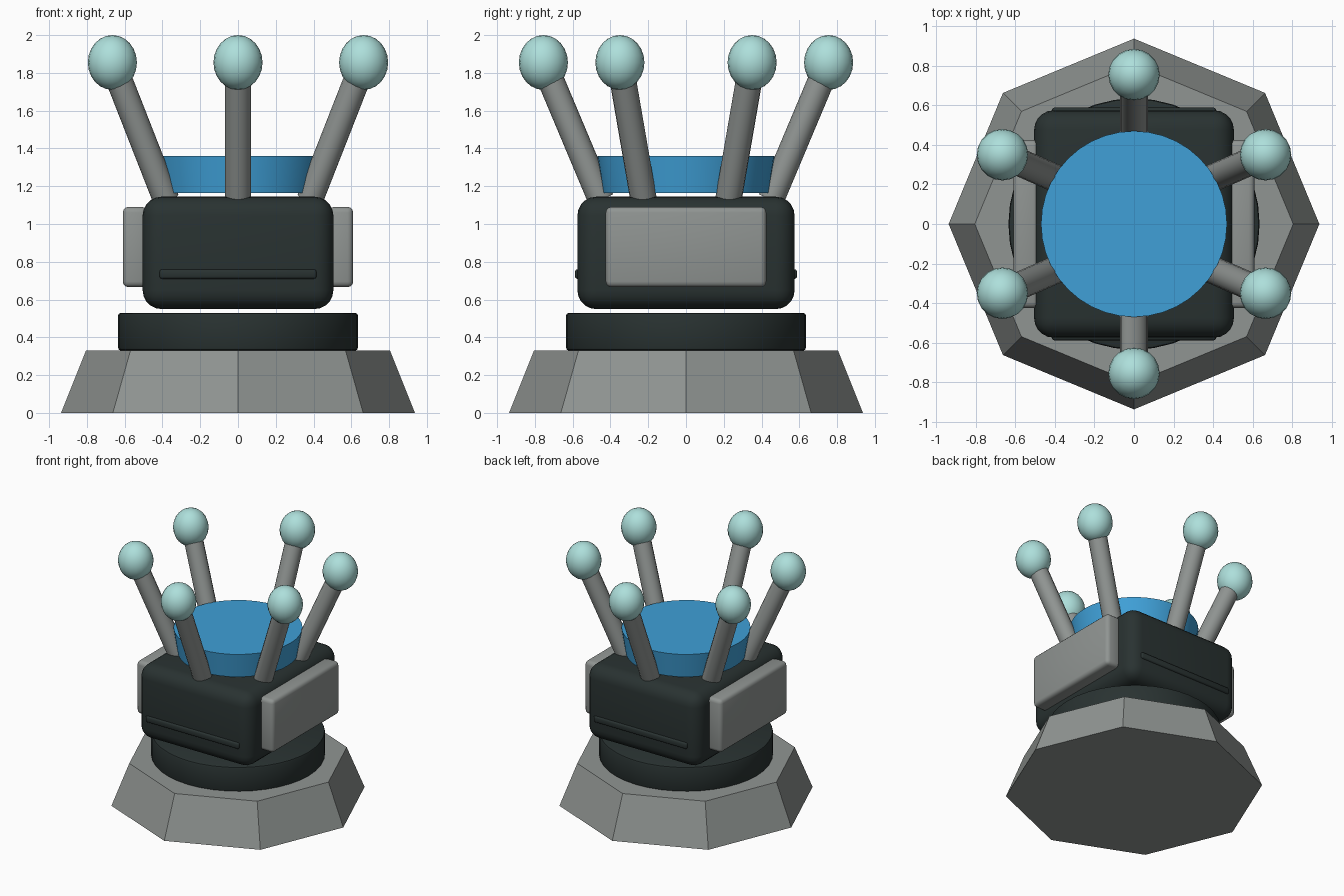
import bpy, bmesh, math
from mathutils import Vector

if "Cube" in bpy.data.objects:
    bpy.data.objects.remove(bpy.data.objects["Cube"], do_unlink=True)


def material(name, r, g, b):
    m = bpy.data.materials.new(name)
    m.use_nodes = True
    m.diffuse_color = (r, g, b, 1)
    m.node_tree.nodes["Principled BSDF"].inputs["Base Color"].default_value = (r, g, b, 1)
    return m


grey = material("metal grey", 0.28, 0.30, 0.29)
dark = material("charcoal", 0.022, 0.032, 0.031)
blue = material("dish blue", 0.05, 0.35, 0.68)
aqua = material("pale aqua", 0.42, 0.74, 0.71)


def finish(obj, name, mat, angle=40):
    obj.name = obj.data.name = name
    obj.data.materials.append(mat)
    if angle:
        bpy.ops.object.shade_smooth_by_angle(angle=math.radians(angle))
    return obj


def bevel(obj, width, segments):
    mod = obj.modifiers.new("rounded edges", "BEVEL")
    mod.width, mod.segments = width, segments
    mod.limit_method = "ANGLE"
    mod.angle_limit = math.radians(50)
    bpy.ops.object.modifier_apply(modifier=mod.name)


def box(name, centre, size, mat, width, segments):
    bpy.ops.mesh.primitive_cube_add(size=1, location=centre)
    obj = bpy.context.object
    obj.scale = size
    bpy.ops.object.transform_apply(location=False, rotation=False)
    bevel(obj, width, segments)
    return finish(obj, name, mat, 60)


def drum(name, z0, z1, r0, r1, sides, mat, width=0, angle=40):
    bpy.ops.mesh.primitive_cone_add(vertices=sides, radius1=r0, radius2=r1,
                                    depth=z1 - z0, location=(0, 0, (z0 + z1) / 2))
    obj = bpy.context.object
    if width:
        bevel(obj, width, 2)
    return finish(obj, name, mat, angle)


def rod(name, a, b, radius, mat):
    a, b = Vector(a), Vector(b)
    bpy.ops.mesh.primitive_cylinder_add(vertices=16, radius=radius, depth=(b - a).length,
                                        location=(a + b) / 2)
    obj = bpy.context.object
    obj.rotation_euler = (b - a).to_track_quat("Z", "Y").to_euler()
    return finish(obj, name, mat)


# Faceted octagonal foot and the turntable on it
drum("base", 0, 0.33, 0.937, 0.805, 8, grey, angle=0)
drum("turntable", 0.33, 0.53, 0.635, 0.635, 40, dark, 0.015)

# Rounded housing with side plates and seams on front and back
box("housing", (0, 0, 0.847), (1.01, 1.15, 0.595), dark, 0.1, 5)
for label, s in (("left", 1), ("right", -1)):
    box(label + "_side_plate", (s * 0.545, 0, 0.878), (0.13, 0.85, 0.425), grey, 0.03, 3)
for label, s in (("front", -1), ("back", 1)):
    box(label + "_ridge", (0, s * 0.573, 0.735), (0.83, 0.03, 0.05), dark, 0.012, 2)

# Floating dish
drum("dish", 1.165, 1.36, 0.44, 0.47, 40, blue)

# Ring of splayed prongs with a ball on each tip
for i in range(6):
    a = math.radians(90 + 60 * i)
    x, y = math.cos(a), math.sin(a)
    tip = (0.768 * x, 0.755 * y if abs(x) < 0.1 else 0.7 * y, 1.855)
    rod("prong_%d" % (i + 1), (0.44 * x, 0.45 * y, 1.13), tip, 0.07, grey)
    bpy.ops.mesh.primitive_uv_sphere_add(segments=20, ring_count=12, radius=1, location=tip)
    ball = bpy.context.object
    ball.scale = (0.13, 0.13, 0.145)
    finish(ball, "ball_%d" % (i + 1), aqua, 60)
